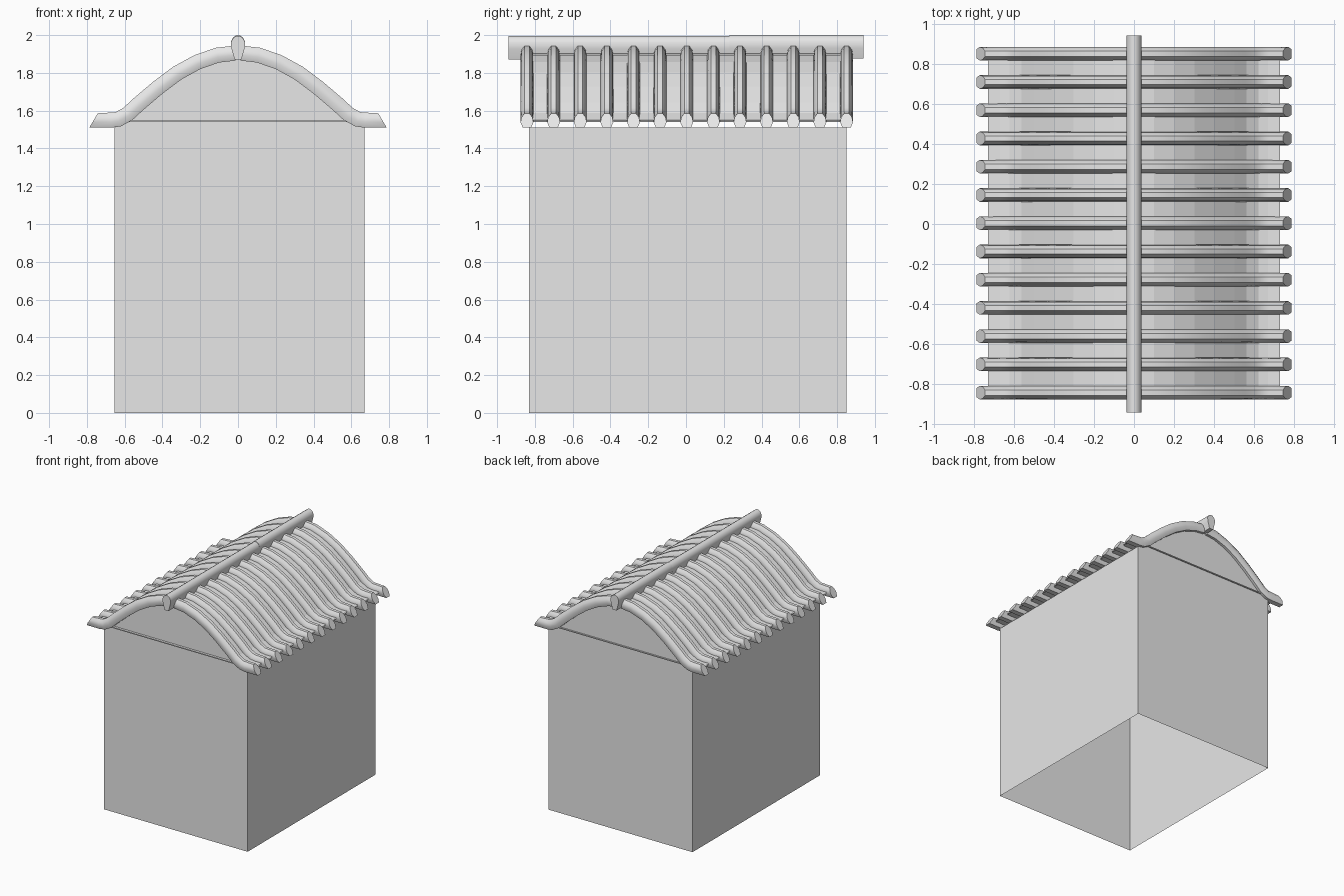
import bpy
import bmesh
import math
from mathutils import Vector

cube = bpy.data.objects.get("Cube")
if cube:
    bpy.data.objects.remove(cube, do_unlink=True)

grey = bpy.data.materials.new("plain grey")
grey.use_nodes = True
COLOUR = (0.8, 0.8, 0.8, 1)
grey.diffuse_color = COLOUR
grey.node_tree.nodes["Principled BSDF"].inputs["Base Color"].default_value = COLOUR

# Underside of the roof tiles, from ridge to eave (x, z)
ROOF = [(0.012, 1.865), (0.1, 1.855), (0.2, 1.82), (0.3, 1.765), (0.4, 1.69),
        (0.5, 1.605), (0.56, 1.55), (0.62, 1.517), (0.67, 1.51), (0.787, 1.51)]


def make_object(name, bm, smooth_angle=None):
    bmesh.ops.recalc_face_normals(bm, faces=bm.faces)
    mesh = bpy.data.meshes.new(name)
    bm.to_mesh(mesh)
    bm.free()
    mesh.materials.append(grey)
    obj = bpy.data.objects.new(name, mesh)
    bpy.context.scene.collection.objects.link(obj)
    if smooth_angle:
        bpy.ops.object.select_all(action='DESELECT')
        obj.select_set(True)
        bpy.context.view_layer.objects.active = obj
        bpy.ops.object.shade_smooth_by_angle(angle=math.radians(smooth_angle))
    return obj


def loft(bm, rings, closed=True, caps=True):
    """Skin a list of equally long rings of points."""
    rows = [[bm.verts.new(p) for p in ring] for ring in rings]
    n = len(rows[0])
    for a, b in zip(rows, rows[1:]):
        for i in range(n if closed else n - 1):
            j = (i + 1) % n
            bm.faces.new((a[i], a[j], b[j], b[i]))
    if caps:
        bm.faces.new(rows[0])
        bm.faces.new(rows[-1])


def mirrored(points):
    """Turn a right-hand half outline into the full outline."""
    return points + [(-x, z) for x, z in reversed(points)]


# Walls: open at the bottom, gables following the roof curve
X0, X1, Y0, Y1, EAVE = -0.655, 0.67, -0.83, 0.85, 1.51
arch = [(x, z + 0.015) for x, z in ROOF if x < 0.65]
outline = [(X1, 0), (X1, EAVE)] + mirrored(arch) + [(X0, EAVE), (X0, 0)]
bm = bmesh.new()
front = [bm.verts.new((x, Y0, z)) for x, z in outline]
back = [bm.verts.new((x, Y1, z)) for x, z in outline]
bm.faces.new(front)
bm.faces.new(back)
for k in (0, len(outline) - 2):
    bm.faces.new((front[k], front[k + 1], back[k + 1], back[k]))
make_object("walls", bm)

# Thin curved roof sheet under the tiles
slope = [(x, z + 0.035) for x, z in ROOF[:-1]] + [(0.73, 1.545)]
curve = mirrored(slope)
bm = bmesh.new()
loft(bm, [[(x, y, z) for x, z in curve] for y in (-0.85, 0.86)], closed=False, caps=False)
sheet = make_object("roof_sheet", bm)
thick = sheet.modifiers.new("thickness", 'SOLIDIFY')
thick.thickness = 0.008
thick.offset = 0

# Rounded cover tile: half section (across, above underside)
half = [(0.022, 0), (0.034, 0.03), (0.029, 0.058), (0.013, 0.08)]
section = mirrored(half)
path = [Vector((x, 0, z)) for x, z in ROOF]
rings = []
for i, p in enumerate(path):
    along = path[min(i + 1, len(path) - 1)] - path[max(i - 1, 0)]
    up = Vector((-along.z, 0, along.x)).normalized()
    if i == 0:
        up = Vector((0, 0, 1))
    if i == len(path) - 1:
        up = Vector((-0.55, 0, 0.95))    # slanted eave end
    rings.append([p + up * h + Vector((0, w, 0)) for w, h in section])
bm = bmesh.new()
loft(bm, rings)
tiles = make_object("cover_tiles", bm, 50)
tiles.location.y = -0.842
tiles.modifiers.new("both_slopes", 'MIRROR').use_mirror_merge = False
rows = tiles.modifiers.new("rows", 'ARRAY')
rows.count = 13
rows.use_relative_offset = False
rows.use_constant_offset = True
rows.constant_offset_displace = (0, 0.141, 0)

# Ridge cap along the top, in two lengths
ridge = mirrored([(0.018, 1.875), (0.034, 1.93), (0.038, 1.965), (0.026, 1.988), (0.008, 2.0)])
for name, ya, yb, drop in (("ridge_front", -0.94, 0.23, 0.004), ("ridge_back", 0.23, 0.94, 0)):
    bm = bmesh.new()
    loft(bm, [[(x, y, z - drop) for x, z in ridge] for y in (ya, yb)])
    make_object(name, bm, 50)
